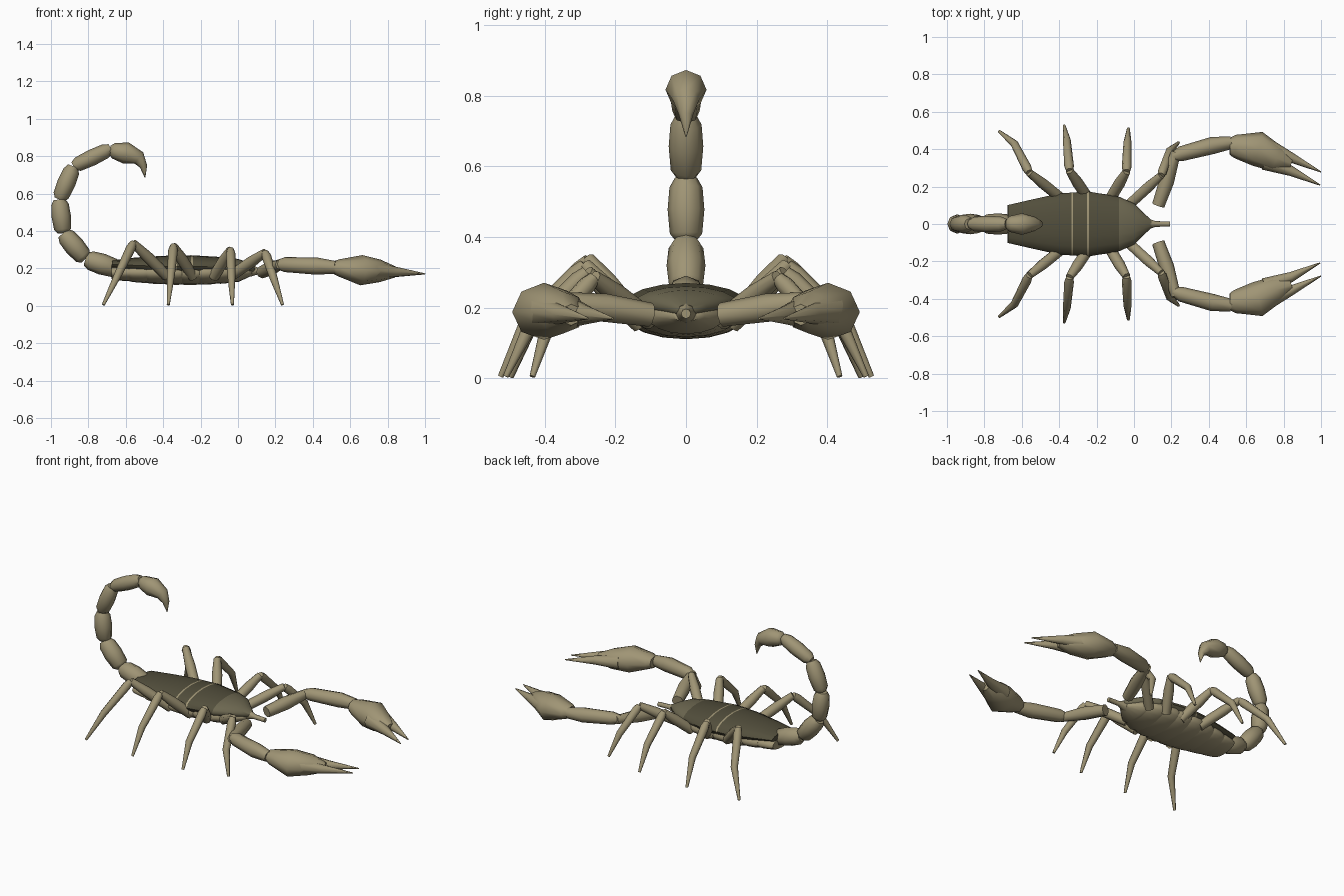
import bpy, bmesh, math
from mathutils import Vector

cube = bpy.data.objects.get("Cube")
if cube:
    bpy.data.objects.remove(cube, do_unlink=True)


def material(name, rgb):
    m = bpy.data.materials.new(name)
    m.use_nodes = True
    m.diffuse_color = (*rgb, 1)
    m.node_tree.nodes["Principled BSDF"].inputs["Base Color"].default_value = (*rgb, 1)
    return m


TAN = material("tan shell", (0.35, 0.30, 0.178))
OLIVE = material("olive head", (0.15, 0.135, 0.08))
DARK = material("dark back", (0.085, 0.077, 0.045))


def tube(name, points, radii, sides=8, mats=(TAN,), rule=None):
    """Loft rings along a path; a radius is a number or a (side, up) pair."""
    pts = [Vector(p) for p in points]
    whole = (pts[-1] - pts[0]).normalized()
    ref = Vector((0, 1, 0)) if abs(whole.y) < 0.8 else Vector((1, 0, 0))
    bm = bmesh.new()
    rings = []
    for i, p in enumerate(pts):
        t = (pts[min(i + 1, len(pts) - 1)] - pts[max(i - 1, 0)]).normalized()
        side = (ref - t * ref.dot(t)).normalized()
        up = t.cross(side)
        a, b = radii[i] if isinstance(radii[i], tuple) else (radii[i], radii[i])
        angles = [2 * math.pi * k / sides for k in range(sides)]
        rings.append([bm.verts.new(p + side * a * math.cos(w) + up * b * math.sin(w))
                      for w in angles])
    for r, q in zip(rings, rings[1:]):
        for k in range(sides):
            n = (k + 1) % sides
            bm.faces.new((r[k], r[n], q[n], q[k]))
    bm.faces.new(rings[0])
    bm.faces.new(rings[-1])
    bmesh.ops.recalc_face_normals(bm, faces=bm.faces)
    for f in bm.faces:
        f.smooth = True
        if rule:
            f.material_index = rule(f.calc_center_median())
    me = bpy.data.meshes.new(name)
    bm.to_mesh(me)
    bm.free()
    for m in mats:
        me.materials.append(m)
    me.set_sharp_from_angle(angle=math.radians(55))
    ob = bpy.data.objects.new(name, me)
    bpy.context.collection.objects.link(ob)


def segment(name, a, b, r):
    """Barrel shaped joint between two points."""
    a, b = Vector(a), Vector(b)
    shape = ((0, 0.55), (0.12, 0.88), (0.5, 1), (0.85, 0.9), (1, 0.6))
    tube(name, [a.lerp(b, t) for t, _ in shape], [r * s for _, s in shape])


def blend(keys, x):
    """Straight line interpolation through (x, value) keys."""
    for (x0, v0), (x1, v1) in zip(keys, keys[1:]):
        if x <= x1:
            return v0 + (v1 - v0) * (x - x0) / (x1 - x0)
    return keys[-1][1]


WIDTH = [(-0.68, 0.10), (-0.55, 0.13), (-0.4, 0.163), (-0.25, 0.174),
         (-0.1, 0.155), (0, 0.11), (0.05, 0.06), (0.09, 0.025)]
HEIGHT = [(-0.68, 0.02), (-0.55, 0.042), (-0.4, 0.057), (-0.25, 0.06),
          (-0.08, 0.05), (0, 0.04), (0.05, 0.03), (0.09, 0.017)]
SEAMS = (-0.33, -0.245)


def back_colour(c):
    if any(abs(c.x - s) < 0.003 for s in SEAMS):
        return 2
    return int(c.x > -0.08)


# Dark back shield with a lighter head and two thin pale seams
xs = sorted([-0.675, -0.55, -0.4, -0.29, -0.08, 0, 0.05, 0.09]
            + [s + d for s in SEAMS for d in (-0.005, 0.005)])
tube("back_shield", [(x, 0, 0.21 + 0.04 * max(0, -0.4 - x) - 0.2 * max(0, x)) for x in xs],
     [(blend(WIDTH, x), blend(HEIGHT, x)) for x in xs], 16, (DARK, OLIVE, TAN), back_colour)

# Belly made of overlapping plates that taper to the head
plates = 8
length = 0.75 / plates
for i in range(plates):
    x0 = -0.675 + i * length
    cut = [x0 + t * length for t in (0, 0.2, 0.8, 1)]
    size = []
    for x, s in zip(cut, (0.95, 0.99, 0.98, 0.94)):
        w = blend(WIDTH, x)
        h = 0.02 + 0.047 * math.sin(math.pi * (x + 0.8) / 1.05)
        size.append((w * s, h * s * min(1, w / 0.1)))
    tube("belly_plate", [(x, 0, 0.177) for x in cut], size, 16)

# Mouth
tube("mouth", [(0.03, 0, 0.19), (0.075, 0, 0.187), (0.115, 0, 0.185), (0.192, 0, 0.183)],
     [0.04, 0.03, 0.015, 0.014])

# Tail
tail = [(-0.64, 0.195), (-0.815, 0.25), (-0.935, 0.388), (-0.955, 0.568),
        (-0.88, 0.745), (-0.68, 0.84)]
widths = [0.057, 0.055, 0.052, 0.049, 0.044]
for (x0, z0), (x1, z1), w in zip(tail, tail[1:], widths):
    segment("tail_segment", (x0, 0, z0), (x1, 0, z1), w)
tube("stinger",
     [(-0.685, 0, 0.83), (-0.665, 0, 0.828), (-0.6, 0, 0.817), (-0.53, 0, 0.79),
      (-0.505, 0, 0.745), (-0.497, 0, 0.685)],
     [0.025, 0.042, 0.058, 0.038, 0.02, 0.002])

# Walking legs: hip, knee and foot
legs = [((-0.38, 0.13, 0.16), (-0.56, 0.275, 0.335), (-0.72, 0.495, 0.005)),
        ((-0.24, 0.13, 0.155), (-0.345, 0.285, 0.32), (-0.373, 0.525, 0.005)),
        ((-0.13, 0.13, 0.155), (-0.04, 0.28, 0.3), (-0.03, 0.51, 0.005)),
        ((-0.03, 0.1, 0.165), (0.145, 0.26, 0.285), (0.238, 0.435, 0.005))]

for s, label in ((1, "left"), (-1, "right")):
    def side(p):
        return Vector((p[0], p[1] * s, p[2]))

    for hip, knee, foot in legs:
        h, k, f = side(hip), side(knee), side(foot)
        shin = k.lerp(f, 0.5) + Vector((0, 0.045 * s, 0))
        tube(label + "_upper_leg", [h, h.lerp(k, 0.6), k], [0.029, 0.03, 0.021])
        tube(label + "_lower_leg", [k, k.lerp(shin, 0.15), shin, f],
             [0.019, 0.026, 0.021, 0.008])

    # Claw arm
    tube(label + "_upper_arm",
         [side(p) for p in ((0.13, 0.1, 0.18), (0.175, 0.23, 0.2), (0.225, 0.385, 0.22))],
         [0.034, 0.04, 0.026])
    tube(label + "_forearm",
         [side(p) for p in ((0.21, 0.36, 0.22), (0.25, 0.375, 0.22),
                            (0.42, 0.42, 0.212), (0.52, 0.435, 0.205))],
         [0.025, 0.04, 0.046, 0.034])
    # Palm and two fingers
    tube(label + "_palm",
         [side(p) for p in ((0.512, 0.415, 0.205), (0.54, 0.415, 0.203),
                            (0.66, 0.402, 0.19), (0.76, 0.35, 0.186), (0.84, 0.325, 0.18))],
         [(0.045, 0.035), (0.062, 0.046), (0.094, 0.081), (0.072, 0.06), (0.03, 0.03)])
    for finger, path in (
            ("outer", ((0.7, 0.42, 0.19), (0.84, 0.355, 0.182), (1, 0.278, 0.17))),
            ("inner", ((0.7, 0.335, 0.188), (0.84, 0.283, 0.18), (0.995, 0.208, 0.17)))):
        tube(f"{label}_{finger}_finger", [side(p) for p in path], [0.047, 0.027, 0.003])
